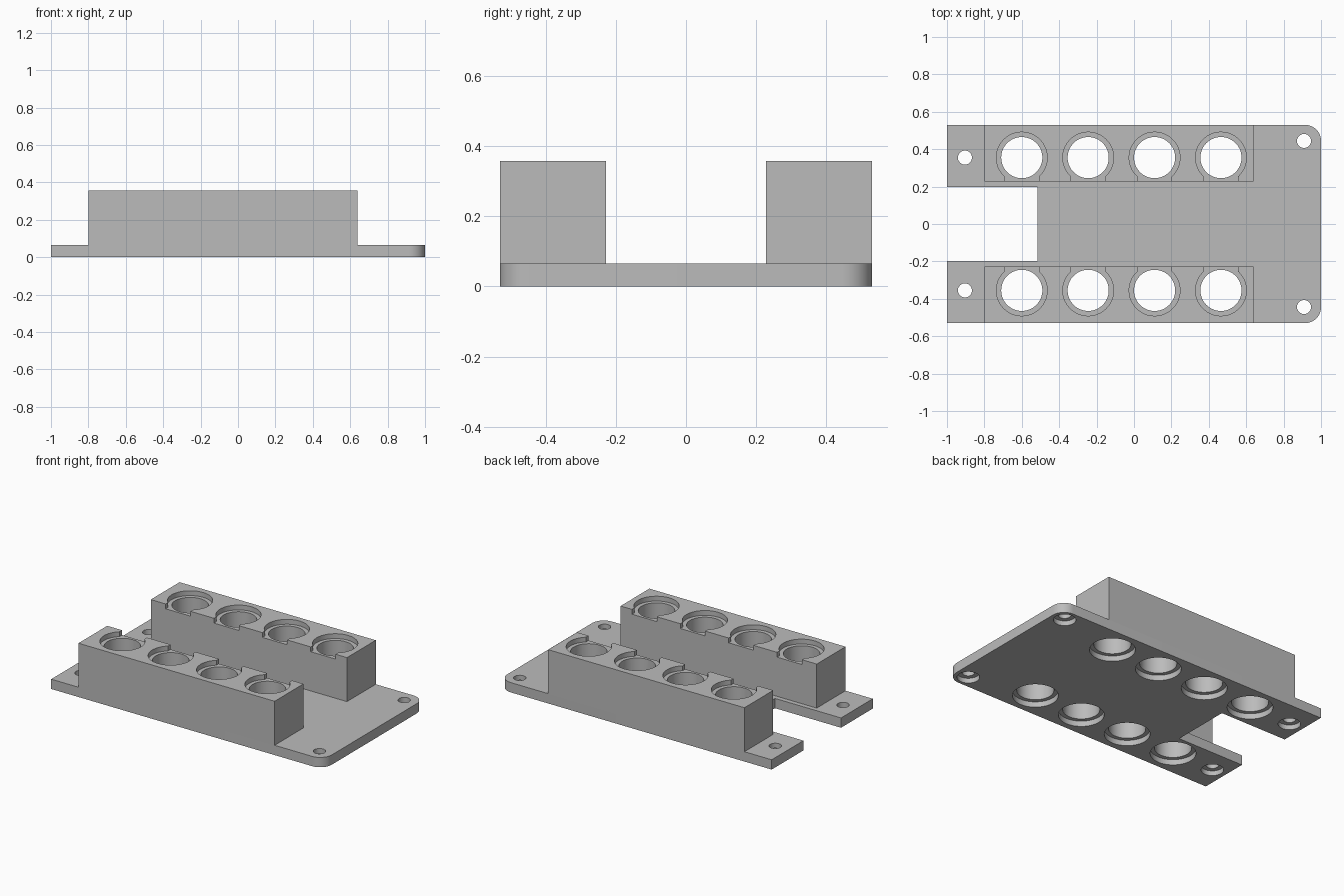
import bpy
import bmesh
import math
from mathutils import Matrix, Vector

cube = bpy.data.objects.get("Cube")
if cube:
    bpy.data.objects.remove(cube, do_unlink=True)

# Main dimensions
HALF_Y, BASE_TOP, RAIL_TOP = 0.53, 0.065, 0.357
RAIL_X0, RAIL_X1, RAIL_IN = -0.80, 0.64, 0.228
BORE_Y, BORE_R, RECESS_R, RECESS_D = 0.355, 0.11, 0.136, 0.032
BORE_X = [-0.6 + 0.355 * i for i in range(4)]
SIDES = (-1, 1)

grey = bpy.data.materials.new("plain grey")
grey.use_nodes = True
grey.diffuse_color = (0.5, 0.5, 0.5, 1)
grey.node_tree.nodes["Principled BSDF"].inputs["Base Color"].default_value = (0.5, 0.5, 0.5, 1)


def make(name, bm):
    bmesh.ops.recalc_face_normals(bm, faces=bm.faces)
    mesh = bpy.data.meshes.new(name)
    bm.to_mesh(mesh)
    bm.free()
    mesh.materials.append(grey)
    obj = bpy.data.objects.new(name, mesh)
    bpy.context.collection.objects.link(obj)
    return obj


def add_box(bm, lo, hi):
    lo, hi = Vector(lo), Vector(hi)
    size = hi - lo
    bmesh.ops.create_cube(bm, size=1, matrix=Matrix.Translation((lo + hi) / 2) @ Matrix.Diagonal((*size, 1)))


def drill(name, centres, radius, z0, z1):
    """Row of separate cylinders used as one cutter."""
    bm = bmesh.new()
    for x, y in centres:
        bmesh.ops.create_cone(bm, cap_ends=True, segments=64, radius1=radius, radius2=radius,
                              depth=z1 - z0, matrix=Matrix.Translation((x, y, (z0 + z1) / 2)))
    return make(name, bm)


def cut(obj, cutter):
    cutter.hide_render = True
    mod = obj.modifiers.new("cut", 'BOOLEAN')
    mod.operation, mod.solver, mod.object = 'DIFFERENCE', 'EXACT', cutter
    bpy.context.view_layer.objects.active = obj
    bpy.ops.object.modifier_apply(modifier=mod.name)
    bpy.data.objects.remove(cutter, do_unlink=True)


def finish(obj):
    bpy.ops.object.select_all(action='DESELECT')
    obj.select_set(True)
    bpy.context.view_layer.objects.active = obj
    bpy.ops.object.shade_smooth_by_angle(angle=math.radians(30))


# Base plate: slotted outline with two rounded corners
SLOT_X, SLOT_Y, CORNER = -0.515, 0.197, 0.085
outline = [(-1, SLOT_Y), (SLOT_X, SLOT_Y), (SLOT_X, -SLOT_Y), (-1, -SLOT_Y), (-1, -HALF_Y)]
for side, start in ((-1, -90), (1, 0)):
    for i in range(13):
        a = math.radians(start + 90 * i / 12)
        outline.append((1 - CORNER + CORNER * math.cos(a),
                        side * (HALF_Y - CORNER) + CORNER * math.sin(a)))
outline.append((-1, HALF_Y))
bm = bmesh.new()
face = bm.faces.new([bm.verts.new((x, y, 0)) for x, y in outline])
top = bmesh.ops.extrude_face_region(bm, geom=[face])["geom"]
bmesh.ops.translate(bm, vec=(0, 0, BASE_TOP), verts=[v for v in top if isinstance(v, bmesh.types.BMVert)])
base = make("base_plate", bm)

# Bores and screw holes, each with a wider recess underneath
bores = [(x, s * BORE_Y) for x in BORE_X for s in SIDES]
screws = [(-0.904, s * BORE_Y) for s in SIDES] + [(0.909, s * 0.444) for s in SIDES]
cut(base, drill("bore_cutter", bores, BORE_R, -0.1, 0.2))
cut(base, drill("bore_recess_cutter", bores, RECESS_R, -0.1, 0.036))
cut(base, drill("screw_cutter", screws, 0.0375, -0.1, 0.2))
cut(base, drill("screw_recess_cutter", screws, 0.067, -0.1, 0.032))
finish(base)

# Raised rails with recessed bores and notches open to the centre
for side, name in ((-1, "front_rail"), (1, "back_rail")):
    bm = bmesh.new()
    y0, y1 = sorted((side * RAIL_IN, side * HALF_Y))
    add_box(bm, (RAIL_X0, y0, BASE_TOP), (RAIL_X1, y1, RAIL_TOP))
    rail = make(name, bm)
    centres = [(x, side * BORE_Y) for x in BORE_X]
    floor = RAIL_TOP - RECESS_D
    cut(rail, drill("rail_bore_cutter", centres, BORE_R, 0, 0.5))
    cut(rail, drill("rail_recess_cutter", centres, RECESS_R, floor, 0.5))
    bm = bmesh.new()
    y0, y1 = sorted((side * 0.15, side * BORE_Y))
    for x in BORE_X:
        add_box(bm, (x - 0.091, y0, floor), (x + 0.091, y1, 0.5))
    cut(rail, make("notch_cutter", bm))
    finish(rail)
